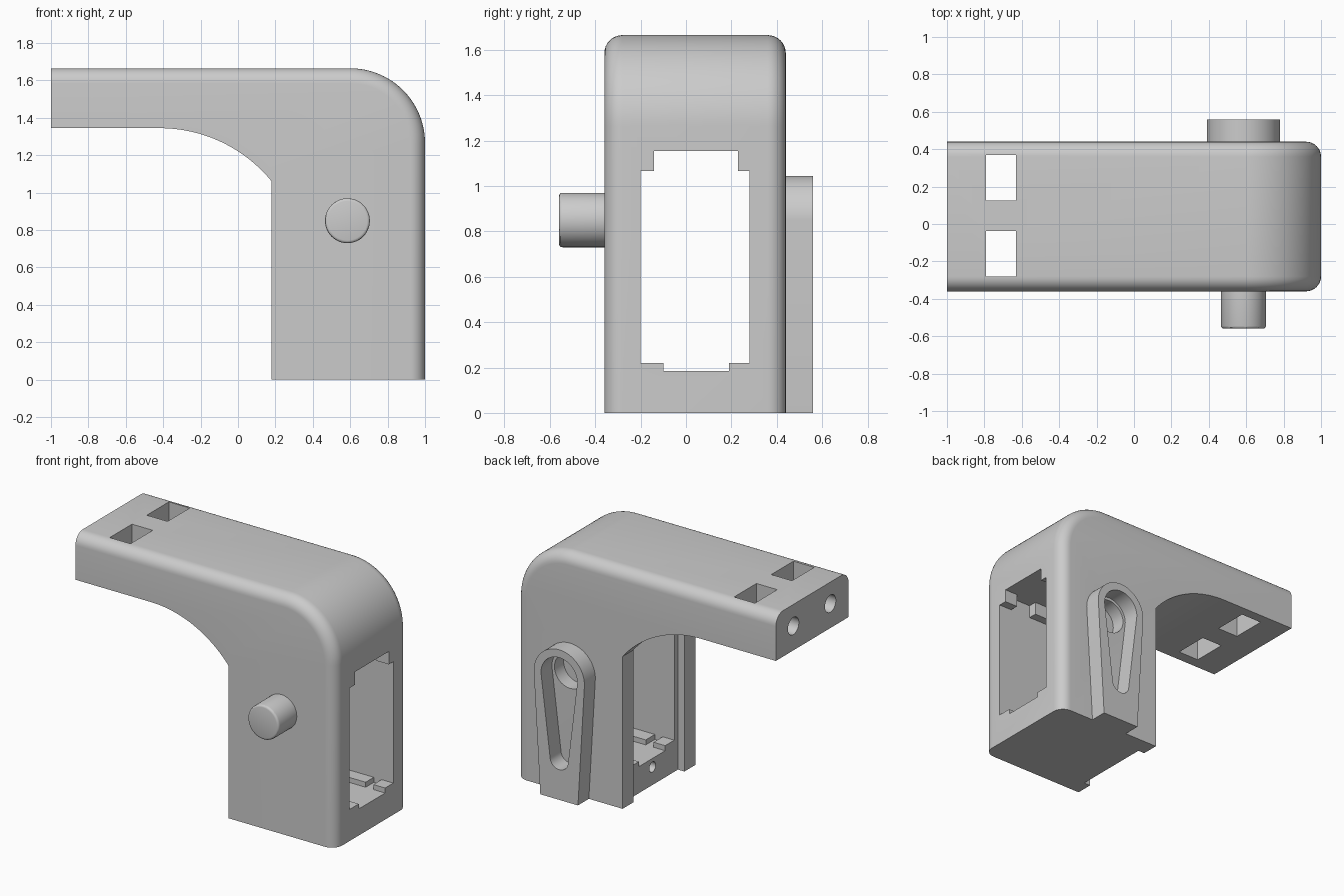
import bpy, bmesh, math
from mathutils import Vector

if "Cube" in bpy.data.objects:
    bpy.data.objects.remove(bpy.data.objects["Cube"])

GREY = bpy.data.materials.new("plain grey")
GREY.use_nodes = True
GREY.diffuse_color = (0.6, 0.6, 0.6, 1)
GREY.node_tree.nodes["Principled BSDF"].inputs["Base Color"].default_value = (0.6, 0.6, 0.6, 1)


def finish(bm, name):
    bmesh.ops.recalc_face_normals(bm, faces=bm.faces)
    me = bpy.data.meshes.new(name)
    bm.to_mesh(me)
    bm.free()
    me.materials.append(GREY)
    ob = bpy.data.objects.new(name, me)
    bpy.context.collection.objects.link(ob)
    return ob


def arc(cx, cz, r, a0, a1, n):
    """Points on an arc in the x-z plane, angles in degrees."""
    step = math.radians(a1 - a0) / n
    return [(cx + r * math.cos(math.radians(a0) + i * step),
             cz + r * math.sin(math.radians(a0) + i * step)) for i in range(n + 1)]


def prism_mesh(points, y0, y1):
    bm = bmesh.new()
    face = bm.faces.new([bm.verts.new((x, y0, z)) for x, z in points])
    new = bmesh.ops.extrude_face_region(bm, geom=[face])["geom"]
    bmesh.ops.translate(bm, vec=(0, y1 - y0, 0),
                        verts=[v for v in new if isinstance(v, bmesh.types.BMVert)])
    return bm


def prism(name, points, y0, y1):
    return finish(prism_mesh(points, y0, y1), name)


def box(name, x0, x1, y0, y1, z0, z1):
    return prism(name, [(x0, z0), (x1, z0), (x1, z1), (x0, z1)], y0, y1)


def rod_x(name, x0, x1, y, z, r):
    bm = bmesh.new()
    bmesh.ops.create_cone(bm, cap_ends=True, segments=32, radius1=r, radius2=r, depth=x1 - x0)
    ob = finish(bm, name)
    ob.rotation_euler = (0, math.pi / 2, 0)
    ob.location = ((x0 + x1) / 2, y, z)
    return ob


def cut(target, cutters):
    bpy.context.view_layer.update()
    bpy.context.view_layer.objects.active = target
    for c in cutters:
        c.hide_render = True
        mod = target.modifiers.new("cut", 'BOOLEAN')
        mod.operation, mod.solver, mod.object = 'DIFFERENCE', 'EXACT', c
        bpy.ops.object.modifier_apply(modifier=mod.name)
        bpy.data.objects.remove(c)


def smooth(ob, angle=30):
    bpy.ops.object.select_all(action='DESELECT')
    ob.select_set(True)
    bpy.context.view_layer.objects.active = ob
    bpy.ops.object.shade_smooth_by_angle(angle=math.radians(angle))


FRONT, BACK, MID = -0.36, 0.44, 0.04
TOP, UNDER, INNER = 1.665, 1.345, 0.18
PIN_X, PIN_Z = 0.585, 0.85

# Bracket body: arm and leg with a rounded elbow and a curved underside
R = 0.775
end = math.degrees(math.acos((INNER + 0.42) / R))
outer = [(1, 0)] + arc(0.6, TOP - 0.4, 0.4, 0, 90, 24) + [(-1, TOP)]
inner = [(-1, UNDER)] + arc(-0.42, UNDER - R, R, 90, end, 20) + [(INNER, 0)]
bm = prism_mesh(outer + inner, FRONT, BACK)
chain = {(round(x, 4), round(z, 4)) for x, z in outer}
rim = [e for e in bm.edges
       if abs(e.verts[0].co.y - e.verts[1].co.y) < 1e-4
       and all((round(v.co.x, 4), round(v.co.z, 4)) in chain for v in e.verts)]
bmesh.ops.bevel(bm, geom=rim, offset=0.08, segments=8, profile=0.5, affect='EDGES')
body = finish(bm, "bracket_body")

cutters = [
    # window through the leg, with narrower steps above and below
    box("window", -0.2, 1.2, -0.2, 0.28, 0.22, 1.065),
    box("window_top", -0.2, 1.2, -0.14, 0.23, 1.0, 1.155),
    box("window_channel", 0, 1.2, -0.1, 0.19, 0.185, 0.3),
    # shallow recess on the inner face of the leg
    box("inner_recess", 0, 0.23, MID - 0.28, MID + 0.28, -0.1, 1.155),
    # cross grooves inside the window
    box("floor_groove", 0.32, 0.38, -0.2, 0.28, 0.185, 0.3),
    box("floor_groove_outer", 0.85, 0.91, -0.2, 0.28, 0.185, 0.3),
    box("ceiling_groove", 0.74, 0.9, -0.2, 0.28, 1.0, 1.155),
    # screw hole under the window
    rod_x("screw_hole", 0.1, 0.5, MID, 0.125, 0.035),
    # round socket at the back
    prism("socket", arc(PIN_X, PIN_Z, 0.12, 0, 348.75, 31), 0.34, 0.6),
]
# nut slots through the arm and the bolt holes that meet them
for y in (MID - 0.2, MID + 0.207):
    cutters.append(box("nut_slot", -0.79, -0.63, y - 0.122, y + 0.122, 1.2, 1.8))
    cutters.append(rod_x("bolt_hole", -1.1, -0.7, y, 1.515, 0.06))
cut(body, cutters)
smooth(body)

# Tapered keyhole guide on the back
guide = prism("keyhole_guide", arc(PIN_X, PIN_Z, 0.195, 0, 180, 32)
              + [(PIN_X - 0.145, 0), (PIN_X + 0.145, 0)], BACK - 0.01, 0.56)
slot = prism("keyhole_slot", arc(PIN_X, PIN_Z, 0.14, 0, 180, 32)
             + arc(PIN_X, 0.28, 0.07, 180, 360, 16), 0.4, 0.6)
cut(guide, [slot])
smooth(guide)

# Round pin on the front with a softened end
bm = prism_mesh(arc(PIN_X, PIN_Z, 0.12, 0, 352.5, 47), -0.56, FRONT + 0.02)
tip = [e for e in bm.edges if all(v.co.y < -0.55 for v in e.verts)]
bmesh.ops.bevel(bm, geom=tip, offset=0.015, segments=3, profile=0.5, affect='EDGES')
smooth(finish(bm, "front_pin"))
